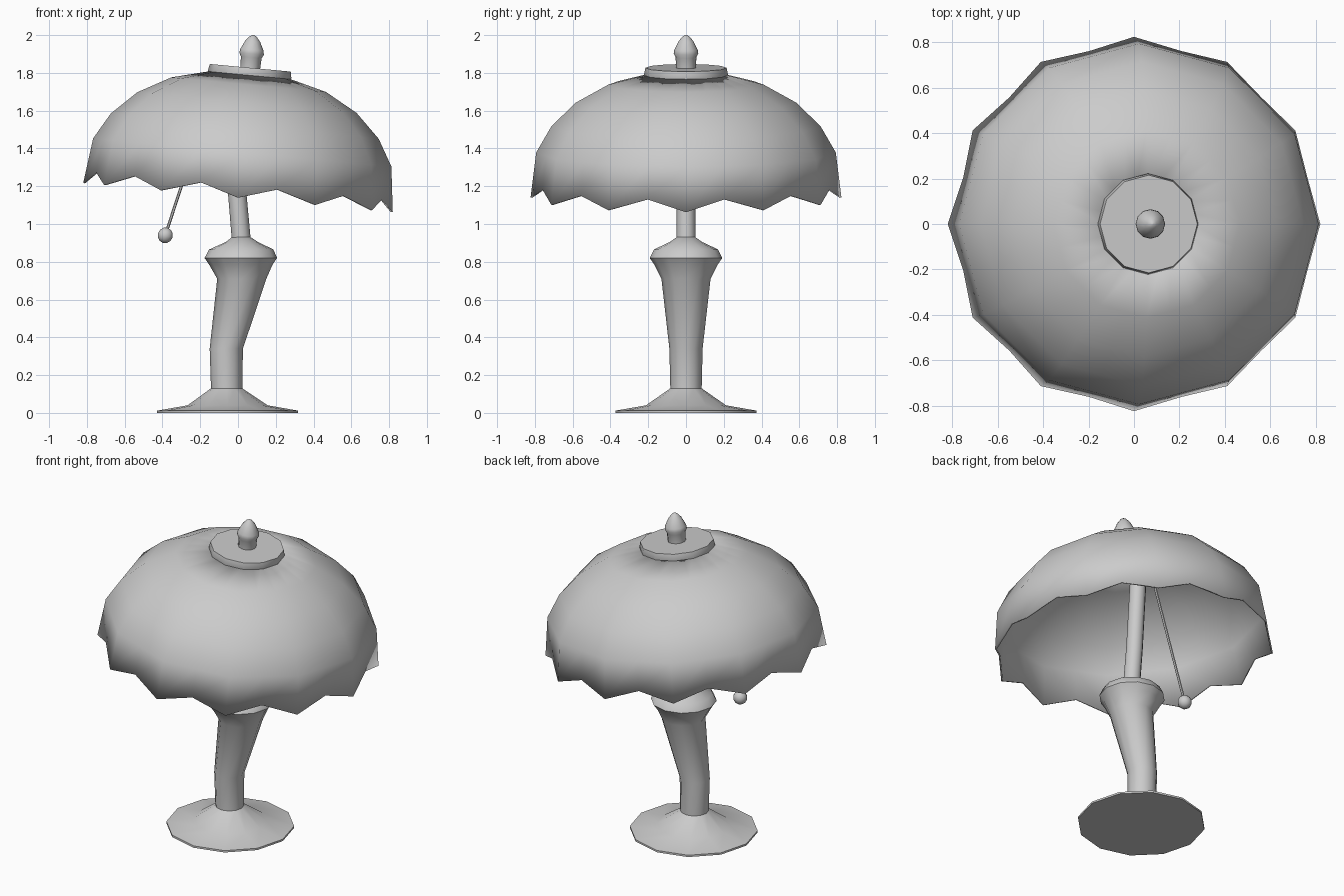
import bpy, bmesh, math
from mathutils import Matrix, Vector

if "Cube" in bpy.data.objects:
    bpy.data.objects.remove(bpy.data.objects["Cube"])

TILT = Matrix.Translation((0, 0, 1.14)) @ Matrix.Rotation(math.radians(5.4), 4, 'Y')


def finish(name, bm, matrix=None, angle=50):
    if matrix:
        bm.transform(matrix)
    bmesh.ops.recalc_face_normals(bm, faces=bm.faces)
    mesh = bpy.data.meshes.new(name)
    bm.to_mesh(mesh)
    bm.free()
    ob = bpy.data.objects.new(name, mesh)
    bpy.context.collection.objects.link(ob)
    bpy.ops.object.select_all(action='DESELECT')
    ob.select_set(True)
    bpy.context.view_layer.objects.active = ob
    bpy.ops.object.shade_smooth_by_angle(angle=math.radians(angle))
    return ob


def loft(name, sections, sides=12, matrix=None, angle=50):
    """Skin horizontal rings given as (centre x, z, radius), capped at both ends."""
    bm = bmesh.new()
    rings = []
    for cx, z, r in sections:
        rings.append([bm.verts.new((cx + r * math.cos(math.tau * i / sides),
                                    r * math.sin(math.tau * i / sides), z))
                      for i in range(sides)])
    for a, b in zip(rings, rings[1:]):
        for i in range(sides):
            j = (i + 1) % sides
            bm.faces.new((a[i], a[j], b[j], b[i]))
    bm.faces.new(rings[0][::-1])
    bm.faces.new(rings[-1])
    return finish(name, bm, matrix, angle)


# Crooked foot, body and collar
loft("lamp_body", [(-.055, 0, .373), (-.055, .012, .373), (-.055, .04, .212),
                   (-.06, .13, .083), (-.062, .34, .088), (.02, .71, .13),
                   (.015, .785, .168), (.015, .82, .192), (.017, .865, .170),
                   (.021, .905, .085), (.017, .93, .05)])

# Stem rising to the top of the shade
loft("stem", [(.017, .92, .05), (-.003, 1.15, .049), (-.04, 1.76, .048)])

# Tilted shade with a zigzag rim: odd columns sit halfway along the 12 flat sides
profile = [(.823, 0), (.793, .24), (.712, .38), (.583, .505), (.412, .60), (.20, .655)]
bm = bmesh.new()
N = 24
rings = []
for k, (r, h) in enumerate(profile):
    ring = []
    for i in range(N):
        rr, hh = r, h
        if i % 2:
            if k == 0:
                rr, hh = r - .008, h + .062
            rr *= math.cos(math.pi / 12)
        a = math.tau * i / N
        ring.append(bm.verts.new((rr * math.cos(a), rr * math.sin(a), hh)))
    rings.append(ring)
for a, b in zip(rings, rings[1:]):
    for i in range(N):
        j = (i + 1) % N
        bm.faces.new((a[i], a[j], b[j], b[i]))
shade = finish("shade", bm, TILT)
solid = shade.modifiers.new("thickness", 'SOLIDIFY')
solid.thickness = .01
solid.offset = -1

# Cap disc and finial on the shade's axis
loft("shade_cap", [(0, .635, .215), (0, .655, .222), (0, .69, .215)], 12, TILT, 35)
loft("finial", [(0, .68, .052), (0, .745, .055), (0, .765, .065), (0, .785, .062),
                (0, .83, .040), (0, .855, .020), (0, .865, .004)], 12, TILT)

# Pull cord with its ball
ball = Vector((-.385, 0, .94))
top = Vector((-.12, 0, 1.75))
axis = top - ball
cord = Matrix.Translation(ball) @ Vector((0, 0, 1)).rotation_difference(axis).to_matrix().to_4x4()
loft("pull_cord", [(0, 0, .008), (0, axis.length, .008)], 6, cord)
bm = bmesh.new()
bmesh.ops.create_uvsphere(bm, u_segments=10, v_segments=6, radius=.042)
finish("pull_ball", bm, cord)
